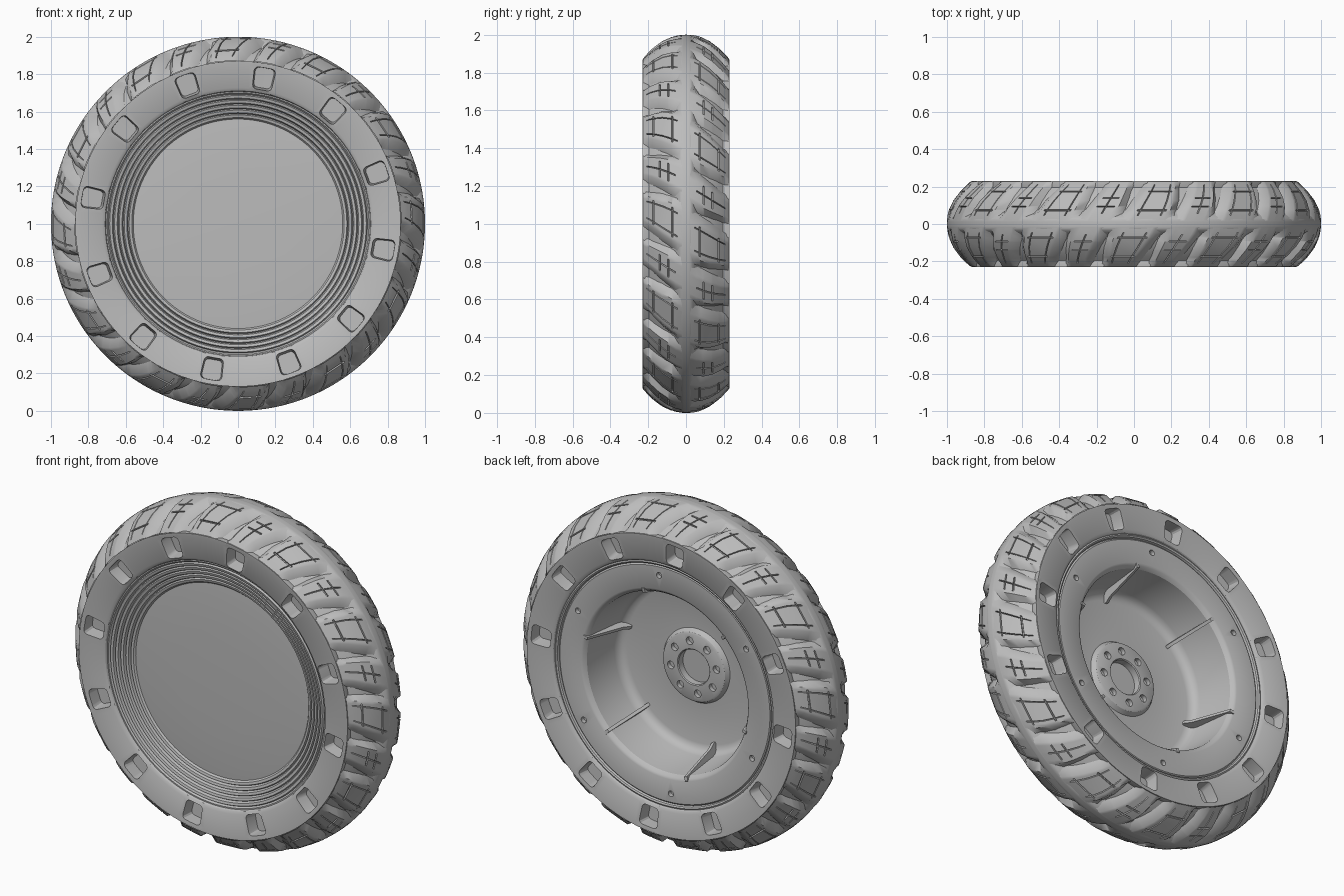
import bpy, bmesh, math
from mathutils import Vector

cube = bpy.data.objects.get("Cube")
if cube:
    bpy.data.objects.remove(cube, do_unlink=True)

grey = bpy.data.materials.new("mid_grey")
grey.use_nodes = True
colour = (0.5, 0.5, 0.5, 1)
grey.diffuse_color = colour
grey.node_tree.nodes["Principled BSDF"].inputs["Base Color"].default_value = colour

HALF = 0.23
rad = math.radians


def polar(r, phi, y):
    """Point on the wheel; phi runs from the top towards +x."""
    return Vector((r * math.sin(phi), y, 1 + r * math.cos(phi)))


def angle_of(p):
    return math.degrees(math.atan2(p.x, p.z - 1))


def crown(y):
    """Outer tread radius across the width."""
    return 1 - 0.13 * (abs(y) / HALF) ** 2.2


def valley(y):
    """Tread valley depth, fading at the centre rib and the shoulder."""
    a = abs(y)
    return 0.042 * max(0, min(1, (a - 0.03) / 0.04, (HALF - a) / 0.035))


def make_object(name, bm):
    mesh = bpy.data.meshes.new(name)
    bm.to_mesh(mesh)
    bm.free()
    mesh.materials.append(grey)
    obj = bpy.data.objects.new(name, mesh)
    bpy.context.collection.objects.link(obj)
    return obj


def shade(obj, angle=30):
    bpy.ops.object.select_all(action="DESELECT")
    obj.select_set(True)
    bpy.context.view_layer.objects.active = obj
    bpy.ops.object.shade_smooth_by_angle(angle=rad(angle))


def revolve(profile, steps, closed):
    """Turn (radius, y) points around the axle."""
    bm = bmesh.new()
    verts = [bm.verts.new((r, y, 0)) for r, y in profile]
    pairs = list(zip(verts, verts[1:]))
    if closed:
        pairs.append((verts[-1], verts[0]))
    edges = [bm.edges.new(p) for p in pairs]
    bmesh.ops.spin(bm, geom=verts + edges, cent=(0, 0, 0), axis=(0, 1, 0),
                   angle=math.tau, steps=steps, use_merge=True)
    bmesh.ops.remove_doubles(bm, verts=bm.verts, dist=1e-4)
    bmesh.ops.translate(bm, verts=bm.verts, vec=(0, 0, 1))
    bmesh.ops.recalc_face_normals(bm, faces=bm.faces)
    return bm


# Tyre carcass: bead, sidewall and valley floor of the tread
side = [(0.70, 0.10), (0.705, 0.197), (0.712, 0.21), (0.727, 0.219), (0.846, 0.227),
        (0.863, 0.23)]
rows = [HALF * k / 20 for k in range(-20, 21)]
profile = [(r, -y) for r, y in side]
profile += [(crown(y) - valley(y), y) for y in rows]
profile += reversed(side)
bm = revolve(profile, 180, True)
bm.normal_update()

# Twelve rounded pockets in each sidewall
pockets = []
for f in bm.faces:
    c = f.calc_center_median()
    r = math.hypot(c.x, c.z - 1)
    phase = 10 if c.y < 0 else -6
    off = (angle_of(c) - phase + 15) % 30 - 15
    if abs(c.y) > 0.2 and 0.74 < r < 0.84 and abs(off) < 4:
        pockets.append(f)
walls = set(bmesh.ops.inset_region(bm, faces=pockets, thickness=0.006, depth=-0.075,
                                   use_even_offset=True)["faces"])
corners = {e for f in walls for e in f.edges
           if len(e.link_faces) == 2 and all(g in walls for g in e.link_faces)
           and e.calc_face_angle() > 0.8}
bmesh.ops.bevel(bm, geom=list(corners), offset=0.022, segments=3, profile=0.5,
                affect="EDGES")
shade(make_object("tyre", bm))


# Tread lugs: curved patches, narrower at the shoulder, with sloped flanks and sipes
def add_lug(bm, sgn, phase, ys, ts, thin_rows, thin_cols):
    grid = []
    for y in ys:
        row = []
        narrow = 1 - 0.25 * max(0, y - 0.1) / 0.13
        for k, t in enumerate(ts):
            flank = k in (0, len(ts) - 1)
            r = crown(y) + 0.0005 - (valley(y) + 0.003 if flank else 0)
            phi = phase + 0.55 * sgn * (y - 0.12) + t * narrow
            row.append(bm.verts.new(polar(r, phi, sgn * y)))
        grid.append(row)
    sipes = []
    for i in range(len(ys) - 1):
        for j in range(len(ts) - 1):
            f = bm.faces.new((grid[i][j], grid[i + 1][j],
                              grid[i + 1][j + 1], grid[i][j + 1]))
            f.normal_update()
            c = f.calc_center_median()
            if f.normal.dot(Vector((c.x, 0, c.z - 1))) < 0:
                f.normal_flip()
            inside = 0 < i < len(ys) - 2 and 1 < j < len(ts) - 3
            if inside and (i in thin_rows or j in thin_cols):
                sipes.append(f)
    return sipes


big_y = [0.02, 0.045, 0.07, 0.077, 0.125, 0.17, 0.177, 0.195, 0.21, 0.228]
big_t = [-0.147, -0.1, -0.08, -0.065, -0.058, 0.058, 0.065, 0.08, 0.1, 0.147]
small_y = [0.02, 0.055, 0.09, 0.097, 0.135, 0.142, 0.185, 0.21, 0.228]
small_t = [-0.112, -0.07, -0.05, -0.004, 0.004, 0.05, 0.07, 0.112]
bm = bmesh.new()
sipes = []
for sgn, start in ((-1, -2), (1, 7)):
    for k in range(12):
        phase = rad(start + 30 * k)
        sipes += add_lug(bm, sgn, phase, big_y, big_t, (2, 5), (3, 5))
        sipes += add_lug(bm, sgn, phase + rad(15), small_y, small_t, (2, 4), (3,))
bm.normal_update()
bmesh.ops.inset_region(bm, faces=sipes, thickness=0.002, depth=-0.01,
                       use_even_offset=True)
shade(make_object("tread_lugs", bm), 50)

# Rim: ringed dish on the front, deep drum and hub on the back
rim = [(0, -0.158), (0.3, -0.156), (0.5, -0.15), (0.56, -0.146)]
for k in range(5):
    r, y = 0.568 + 0.026 * k, -0.148 - 0.01 * k
    rim += [(r, y - 0.008), (r + 0.014, y - 0.012), (r + 0.02, y - 0.002)]
rim += [(0.70, -0.2), (0.712, -0.2), (0.712, 0.2), (0.70, 0.205), (0.692, 0.2),
        (0.688, 0.188), (0.68, 0.195), (0.548, 0.195), (0.535, 0.188), (0.522, 0.17),
        (0.5, -0.05), (0.492, -0.075), (0.475, -0.092), (0.45, -0.1),
        (0.215, -0.1), (0.2, -0.075), (0.19, -0.07), (0.105, -0.07),
        (0.1, -0.075), (0.1, -0.115), (0, -0.115)]
rim_obj = make_object("rim", revolve(rim, 96, False))

# Bolt holes in the hub and the outer plate
bm = bmesh.new()
holes = [(0.15, 45 * k + 10, -0.07, 0.022) for k in range(8)]
holes += [(0.63, 60 * k + 3.5, 0.195, 0.017) for k in range(6)]
for r, deg, y, size in holes:
    made = bmesh.ops.create_cone(bm, cap_ends=True, segments=14, radius1=size,
                                 radius2=size, depth=0.05)["verts"]
    spot = polar(r, rad(deg), y)
    for v in made:
        v.co = spot + Vector((v.co.x, -v.co.z, v.co.y))
cutter = make_object("hole_cutter", bm)
cutter.hide_render = True
cut = rim_obj.modifiers.new("holes", "BOOLEAN")
cut.operation = "DIFFERENCE"
cut.solver = "EXACT"
cut.object = cutter
bpy.context.view_layer.objects.active = rim_obj
bpy.ops.object.modifier_apply(modifier=cut.name)
bpy.data.objects.remove(cutter, do_unlink=True)
shade(rim_obj)

# Six stiffening fins along the drum wall, just proud of its lip
fin = [(0.55, 0.19), (0.545, 0.199), (0.52, 0.195), (0.455, -0.05), (0.435, -0.085),
       (0.435, -0.105), (0.51, -0.105)]
bm = bmesh.new()
for k in range(6):
    phi = rad(15 + 60 * k)
    across = Vector((math.cos(phi), 0, -math.sin(phi))) * 0.009
    rings = [[bm.verts.new(polar(r, phi, y) + across * s) for r, y in fin]
             for s in (-1, 1)]
    bm.faces.new(rings[0])
    bm.faces.new(rings[1][::-1])
    for j in range(len(fin)):
        n = (j + 1) % len(fin)
        bm.faces.new((rings[0][j], rings[1][j], rings[1][n], rings[0][n]))
bmesh.ops.recalc_face_normals(bm, faces=bm.faces)
shade(make_object("drum_fins", bm))
